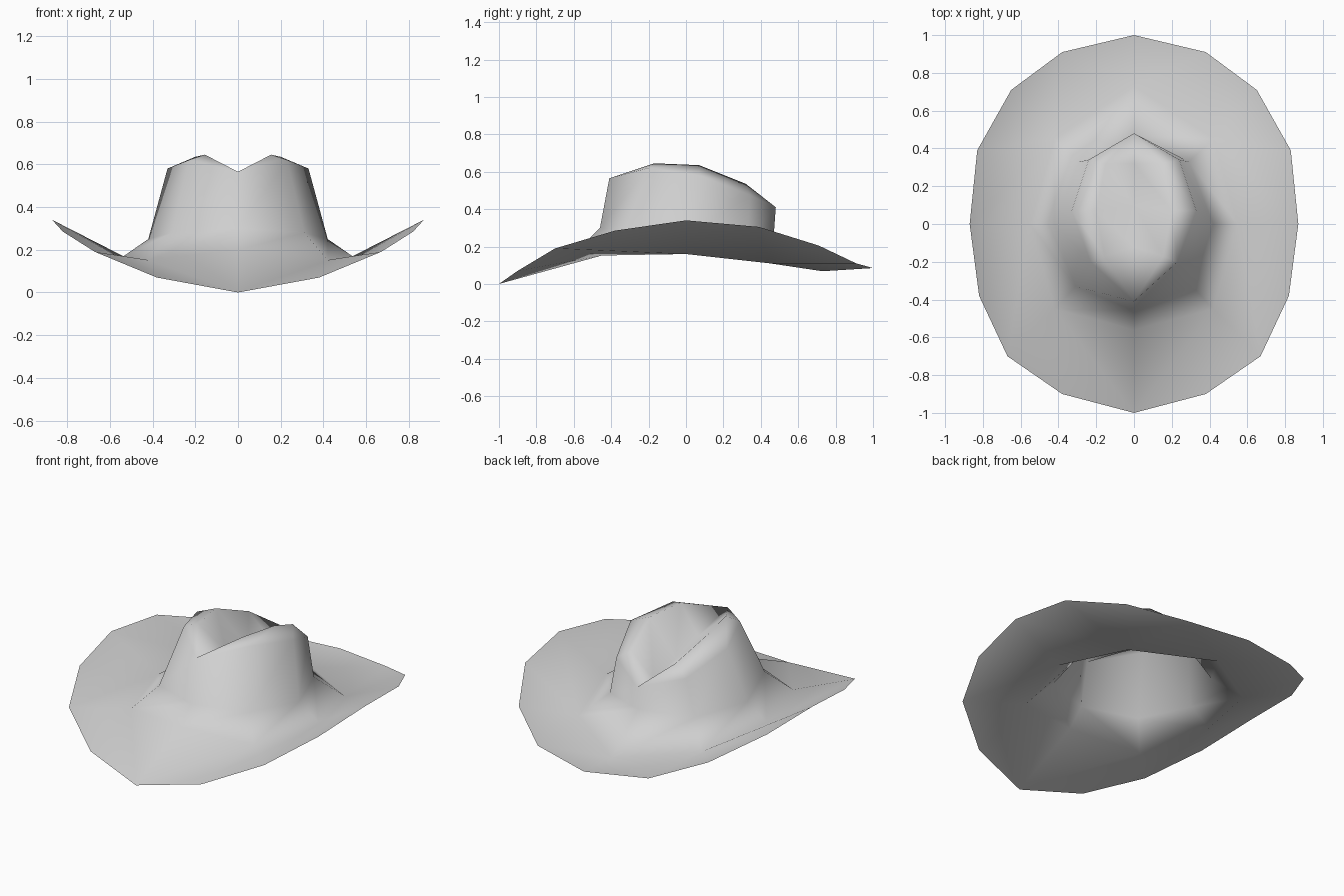
import bpy, bmesh, math

cube = bpy.data.objects.get("Cube")
if cube:
    bpy.data.objects.remove(cube, do_unlink=True)

# Felt colour
felt = bpy.data.materials.new("pale_grey_felt")
felt.use_nodes = True
grey = (0.64, 0.64, 0.64, 1)
felt.diffuse_color = grey
felt.node_tree.nodes["Principled BSDF"].inputs["Base Color"].default_value = grey

# Half rings run from the front to the back on the +x side
BRIM_EDGE = [(0, -1, 0), (.38, -.9, .07), (.67, -.7, .19), (.82, -.38, .285), (.87, 0, .34),
             (.83, .39, .305), (.65, .71, .205), (.38, .91, .11), (0, 1, .085)]
BRIM_FOLD = [(0, -.56, .2), (.42, -.45, .152), (.55, 0, .16), (.42, .45, .11), (0, .73, .068)]
CROWN_BASE = [(0, -.46, .30), (.31, -.33, .28), (.42, 0, .25), (.29, .33, .24), (0, .47, .27)]
CROWN_RIM = [(0, -.41, .565), (.23, -.2, .62), (.33, .07, .58), (.24, .34, .475), (0, .48, .41)]
RIDGE = [(.155, -.17, .645), (.2, .07, .635), (.15, .32, .535)]
VALLEY = [(0, -.12, .5), (0, .1, .44), (0, .32, .4)]


def ring(bm, half):
    """Mirror a half ring into a closed loop of vertices."""
    mirrored = [(-x, y, z) for x, y, z in half[-2:0:-1]]
    return [bm.verts.new(p) for p in half + mirrored]


def half_of(loop, side):
    """Front-to-back vertices of one side of a loop."""
    mid = len(loop) // 2
    return loop[:mid + 1] if side > 0 else [loop[0]] + loop[:mid - 1:-1]


def add_face(bm, side, *verts):
    """Add a face, dropping repeated corners and flipping the mirrored side."""
    corners = list(dict.fromkeys(verts))
    bm.faces.new(corners if side > 0 else corners[::-1])


def strip(bm, side, outer, inner):
    for i in range(len(outer) - 1):
        add_face(bm, side, outer[i], outer[i + 1], inner[i + 1], inner[i])


def brim(bm, side, outer, inner):
    """Join the brim edge to the fold, which has half as many points."""
    last = len(inner) - 2
    for i in range(last + 1):
        a, b, c = outer[2 * i:2 * i + 3]
        p, q = inner[i], inner[i + 1]
        if i < last:
            add_face(bm, side, a, q, p)
            add_face(bm, side, a, b, q)
        else:
            add_face(bm, side, a, b, p)
            add_face(bm, side, b, q, p)
        add_face(bm, side, b, c, q)


bm = bmesh.new()
loops = [ring(bm, h) for h in (BRIM_EDGE, BRIM_FOLD, CROWN_BASE, CROWN_RIM)]
front, back = loops[3][0], loops[3][4]
valley = [front] + [bm.verts.new(p) for p in VALLEY] + [back]

for side in (1, -1):
    edge, fold, base, rim = [half_of(loop, side) for loop in loops]
    ridge = [front] + [bm.verts.new((side * x, y, z)) for x, y, z in RIDGE] + [back]
    # Brim and crown wall
    brim(bm, side, edge, fold)
    strip(bm, side, fold, base)
    strip(bm, side, base, rim)
    # Creased top
    strip(bm, side, rim, ridge)
    strip(bm, side, ridge, valley)

mesh = bpy.data.meshes.new("hat")
bm.to_mesh(mesh)
bm.free()
mesh.materials.append(felt)
for face in mesh.polygons:
    face.use_smooth = True
hat = bpy.data.objects.new("hat", mesh)
bpy.context.collection.objects.link(hat)
